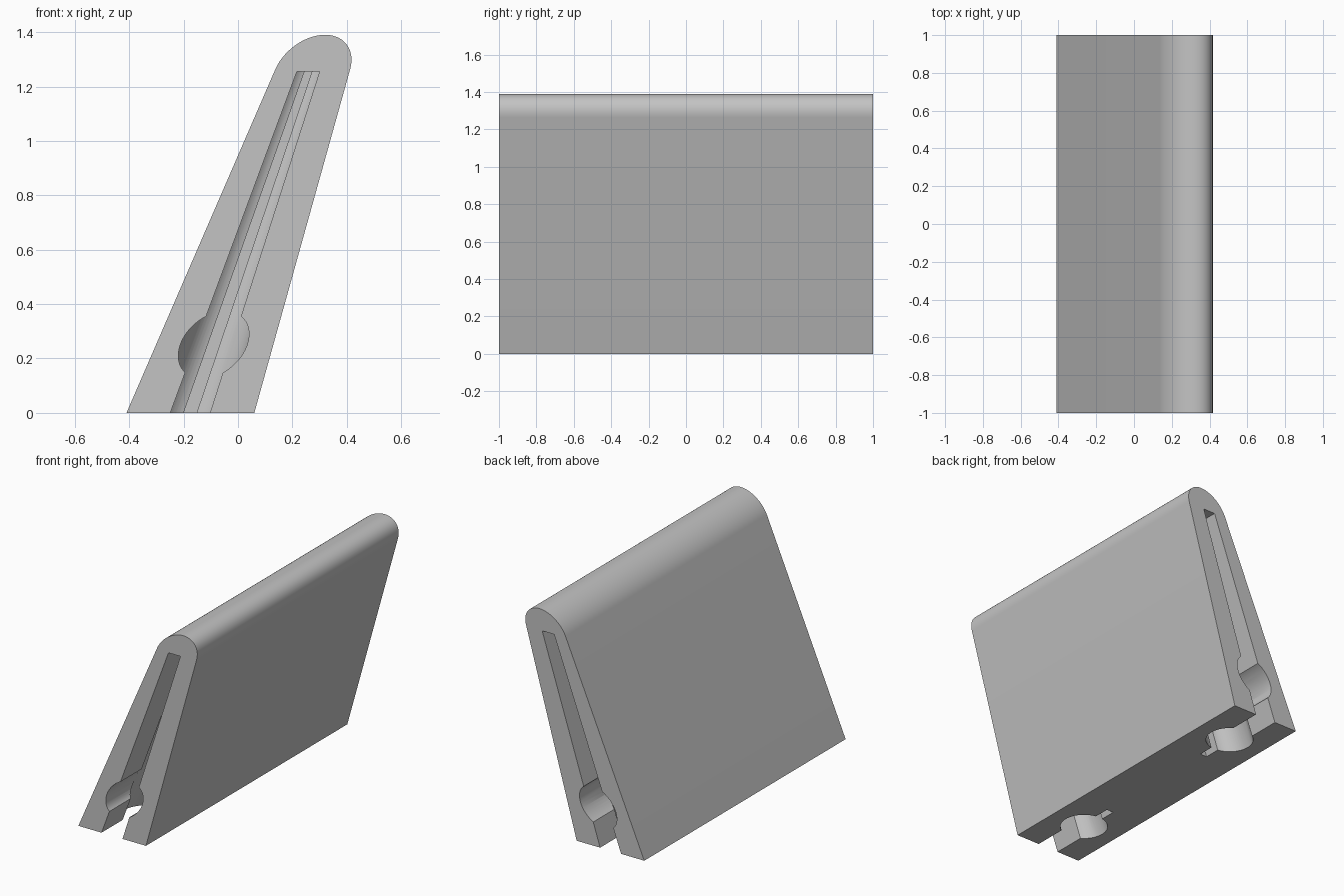
import bpy, bmesh
from math import sin, cos, asin, sqrt, pi, radians

cube = bpy.data.objects.get("Cube")
if cube:
    bpy.data.objects.remove(cube, do_unlink=True)

grey = bpy.data.materials.new("light_grey")
grey.use_nodes = True
colour = (0.55, 0.55, 0.55, 1)
grey.diffuse_color = colour
grey.node_tree.nodes["Principled BSDF"].inputs["Base Color"].default_value = colour


def loft(name, start, end):
    """Closed solid between two matching loops of points."""
    bm = bmesh.new()
    a = [bm.verts.new(p) for p in start]
    b = [bm.verts.new(p) for p in end]
    n = len(a)
    bm.faces.new(a)
    bm.faces.new(b)
    for i in range(n):
        j = (i + 1) % n
        bm.faces.new((a[i], a[j], b[j], b[i]))
    bmesh.ops.recalc_face_normals(bm, faces=bm.faces)
    mesh = bpy.data.meshes.new(name)
    bm.to_mesh(mesh)
    bm.free()
    mesh.materials.append(grey)
    obj = bpy.data.objects.new(name, mesh)
    bpy.context.collection.objects.link(obj)
    return obj


def extrude_y(name, outline, y0, y1):
    return loft(name, [(x, y0, z) for x, z in outline], [(x, y1, z) for x, z in outline])


def lean(z):
    return -0.175 + 0.356 * z


# Leaning, tapered body with a rounded top
base_half, top_r, top_z = 0.235, 0.138, 1.252
outline = [(lean(0) - base_half, 0), (lean(0) + base_half, 0)]
tilt = radians(4.5)
steps = 40
for i in range(steps + 1):
    a = tilt + (pi - 2 * tilt) * i / steps
    z = top_z + top_r * sin(a)
    outline.append((lean(z) + top_r * cos(a), z))
body = extrude_y("slotted_body", outline, -1, 1)

# Keyhole plan of the end channel: open mouth, round chamber, narrow tail
mouth, chamber, tail, centre = 0.073, 0.14, 0.024, -0.67
a0, a1 = asin(mouth / chamber), pi - asin(tail / chamber)
half = [(mouth, -1.1)]
for i in range(25):
    a = a0 + (a1 - a0) * i / 24
    half.append((chamber * sin(a), centre - chamber * cos(a)))
half.append((tail, -0.43))
keyhole = half + [(-u, y) for u, y in reversed(half)]


def channel_loop(z, side):
    scale = 1 - 0.43 * z / 1.255
    return [(-0.176 + 0.346 * z + u * scale, y * side, z) for u, y in keyhole]


# Round bore crossing each channel near the foot
bore_r, bore_z = 0.123, 0.25
bore = []
for i in range(48):
    a = 2 * pi * i / 48
    z = bore_z + bore_r * sin(a)
    bore.append((-0.176 + 0.346 * z + bore_r * cos(a), z))

# Cut the channel and bore into both ends
for side, end in ((1, "front"), (-1, "back")):
    cutters = [
        loft(end + "_channel_cutter", channel_loop(-0.1, side), channel_loop(1.255, side)),
        extrude_y(end + "_bore_cutter", bore, -1.1 * side, centre * side),
    ]
    for cutter in cutters:
        cutter.hide_render = True
        mod = body.modifiers.new(cutter.name, "BOOLEAN")
        mod.operation = "DIFFERENCE"
        mod.solver = "EXACT"
        mod.object = cutter
        bpy.ops.object.select_all(action="DESELECT")
        body.select_set(True)
        bpy.context.view_layer.objects.active = body
        bpy.ops.object.modifier_apply(modifier=mod.name)
        bpy.data.objects.remove(cutter, do_unlink=True)

bpy.ops.object.shade_smooth_by_angle(angle=radians(30))
